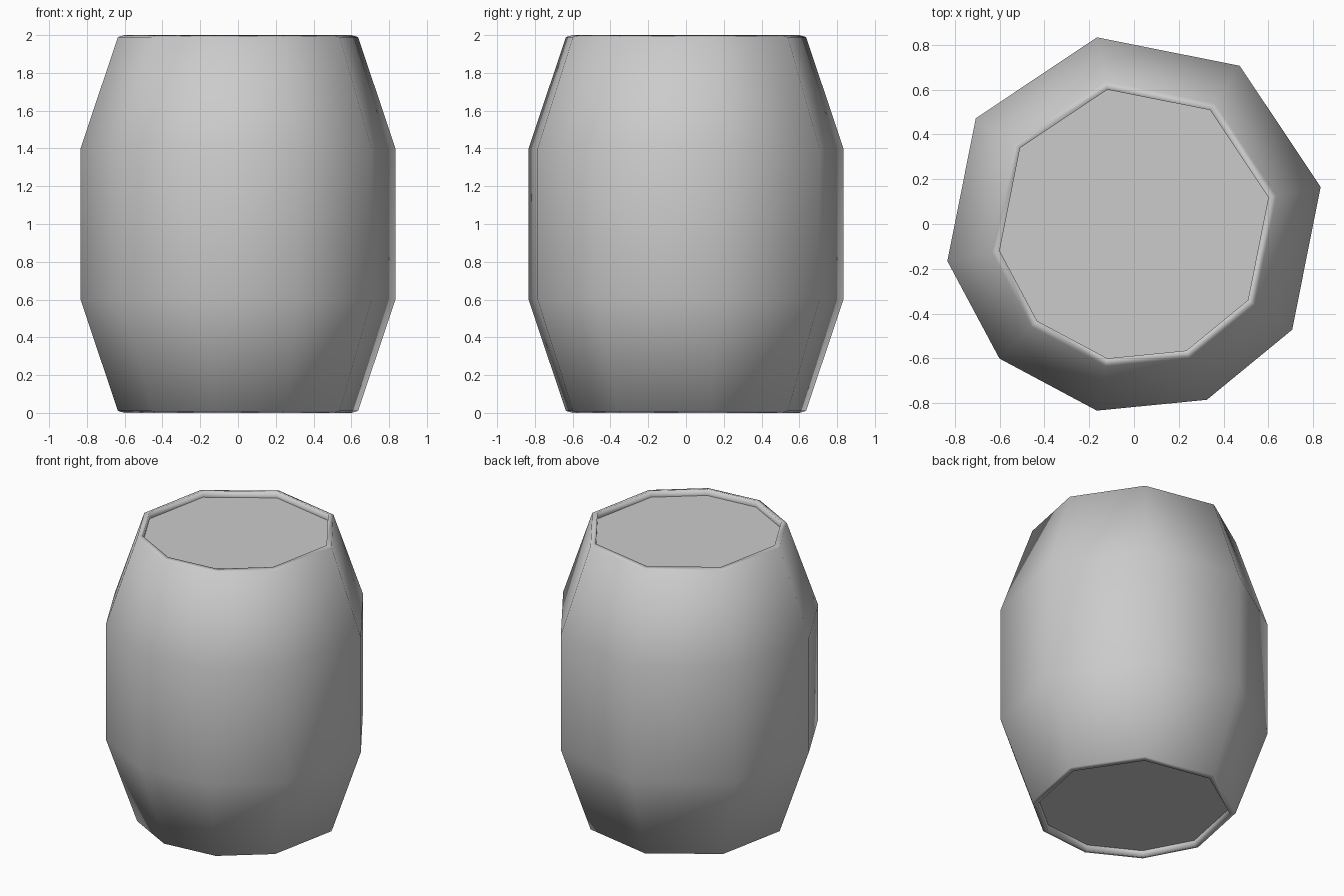
import bpy
import bmesh
from math import radians, cos, sin

cube = bpy.data.objects.get("Cube")
if cube:
    bpy.data.objects.remove(cube, do_unlink=True)

# One plain grey for the whole barrel
grey = bpy.data.materials.new("plain_grey")
grey.use_nodes = True
colour = (0.6, 0.6, 0.6, 1)
grey.diffuse_color = colour
grey.node_tree.nodes["Principled BSDF"].inputs["Base Color"].default_value = colour

# Uneven nine-sided outline: five wide staves, four narrow ones
WIDE, NARROW = 45, 33.75
angles = [11.25]
for step in [WIDE] * 4 + [NARROW] * 4:
    angles.append(angles[-1] + step)

# Upper half of the side profile (radius, height), from the recessed lid outwards
LID = 1.955
upper = [(0.612, LID), (0.612, 2.0), (0.648, 1.99), (0.85, 1.4)]
profile = upper + [(r, 2 - z) for r, z in reversed(upper)]


def ring(bm, radius, z):
    return [bm.verts.new((radius * cos(radians(a)), radius * sin(radians(a)), z))
            for a in angles]


def finish(name, bm, smooth):
    bmesh.ops.recalc_face_normals(bm, faces=bm.faces)
    for face in bm.faces:
        face.smooth = smooth(face)
    for edge in bm.edges:
        edge.smooth = all(f.smooth for f in edge.link_faces)
    mesh = bpy.data.meshes.new(name)
    bm.to_mesh(mesh)
    bm.free()
    mesh.materials.append(grey)
    obj = bpy.data.objects.new(name, mesh)
    bpy.context.collection.objects.link(obj)
    return obj


# Barrel: smooth staves and rims, flat lid and base set into the rims
bm = bmesh.new()
rings = [ring(bm, r, z) for r, z in profile]
count = len(angles)
for top, low in zip(rings, rings[1:]):
    for i in range(count):
        j = (i + 1) % count
        bm.faces.new((top[i], low[i], low[j], top[j]))
bm.faces.new(rings[0])
bm.faces.new(rings[-1])
finish("barrel", bm, lambda face: len(face.verts) == 4)
